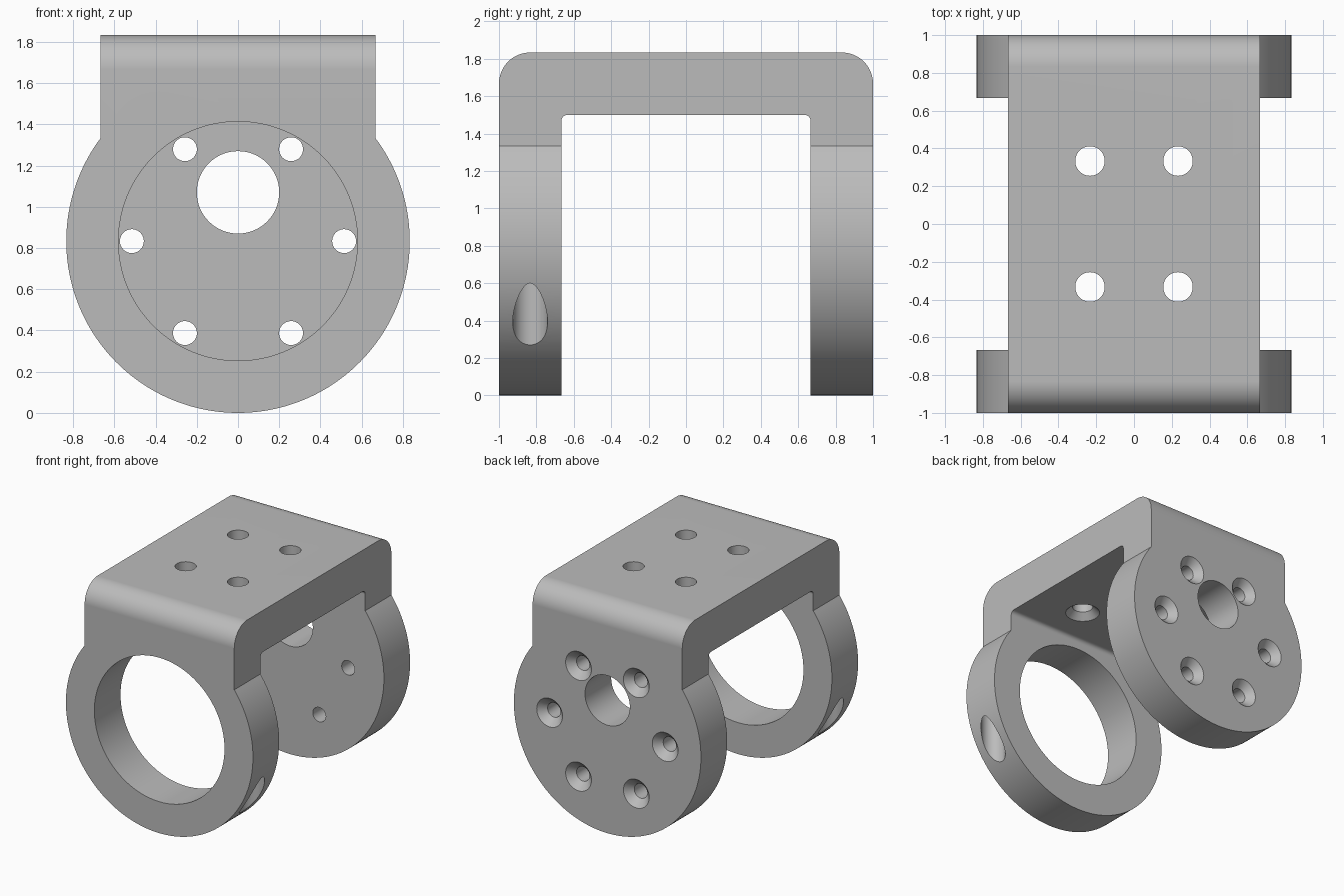
import bpy, bmesh
from math import sin, cos, pi, asin, radians
from mathutils import Vector

cube = bpy.data.objects.get("Cube")
if cube:
    bpy.data.objects.remove(cube, do_unlink=True)

T = 1 / 3            # plate thickness
R = 2.5 * T          # lug radius, also its centre height
W = 2 * T            # half width of the bridge
TOP = 5.5 * T        # overall height

grey = bpy.data.materials.new("satin grey")
grey.use_nodes = True
colour = (0.5, 0.5, 0.5, 1)
grey.diffuse_color = colour
grey.node_tree.nodes["Principled BSDF"].inputs["Base Color"].default_value = colour


def make_object(name, rings):
    """Skin matching rings of points into a closed solid."""
    bm = bmesh.new()
    loops = [[bm.verts.new(p) for p in ring] for ring in rings]
    n = len(loops[0])
    for a, b in zip(loops, loops[1:]):
        for i in range(n):
            j = (i + 1) % n
            bm.faces.new((a[i], a[j], b[j], b[i]))
    bm.faces.new(loops[0])
    bm.faces.new(loops[-1])
    bmesh.ops.recalc_face_normals(bm, faces=bm.faces)
    mesh = bpy.data.meshes.new(name)
    bm.to_mesh(mesh)
    bm.free()
    mesh.materials.append(grey)
    obj = bpy.data.objects.new(name, mesh)
    bpy.context.collection.objects.link(obj)
    return obj


def arc(cx, cy, r, start, end, steps):
    angles = [start + (end - start) * i / steps for i in range(steps + 1)]
    return [(cx + r * cos(a), cy + r * sin(a)) for a in angles]


def lathe(base, axis, profile, segments=48):
    """Stepped round cutter; profile holds (radius, distance along axis)."""
    axis = Vector(axis)
    u = axis.orthogonal().normalized()
    v = axis.cross(u)
    turns = [2 * pi * i / segments for i in range(segments)]
    return make_object("hole_cutter", [
        [Vector(base) + axis * d + (u * cos(a) + v * sin(a)) * r for a in turns]
        for r, d in profile])


def boolean(target, tool, operation):
    mod = target.modifiers.new("cut", 'BOOLEAN')
    mod.operation = operation
    mod.solver = 'EXACT'
    mod.object = tool
    bpy.context.view_layer.objects.active = target
    bpy.ops.object.modifier_apply(modifier=mod.name)
    bpy.data.objects.remove(tool, do_unlink=True)


# Front silhouette: round lug under a straight-sided bridge
join = asin((4 * T / 2 - 0) and 0.6)
outline = arc(0, R, R, pi - join, 2 * pi + join, 128) + [(W, 2), (-W, 2)]
bracket = make_object("bracket", [[(x, y, z) for x, z in outline] for y in (-1.1, 1.1)])

# Side profile: rounded channel opening downwards
fo, fi = T / 2, T / 10
side = [(-1, -0.1)] + arc(-1 + fo, TOP - fo, fo, pi, pi / 2, 16)
side += arc(1 - fo, TOP - fo, fo, pi / 2, 0, 16) + [(1, -0.1), (W, -0.1)]
side += arc(W - fi, 1.5 - fi, fi, 0, pi / 2, 8)
side += arc(fi - W, 1.5 - fi, fi, pi / 2, pi, 8) + [(-W, -0.1)]
channel = make_object("channel", [[(x, y, z) for y, z in side] for x in (-1, 1)])
boolean(bracket, channel, 'INTERSECT')

# Large bore in the front lug, offset shaft hole in the back lug
boolean(bracket, lathe((0, -1.1, R), (0, 1, 0), [(0.58, 0), (0.58, 0.6)], 128), 'DIFFERENCE')
boolean(bracket, lathe((0, 0.5, 1.07), (0, 1, 0), [(0.2, 0), (0.2, 0.7)], 64), 'DIFFERENCE')

# Six screw holes countersunk from the back face
for i in range(6):
    a = i * pi / 3
    hole = lathe((0.515 * cos(a), 1, R + 0.515 * sin(a)), (0, -1, 0),
                 [(0.125, -0.01), (0.058, 0.057), (0.058, 0.5)])
    boolean(bracket, hole, 'DIFFERENCE')

for sx in (-1, 1):
    # Four bridge holes countersunk from the underside
    for sy in (-1, 1):
        hole = lathe((0.233 * sx, T * sy, 1.5), (0, 0, 1),
                     [(0.14, -0.01), (0.078, 0.052), (0.078, 0.5)])
        boolean(bracket, hole, 'DIFFERENCE')
    # Blind vertical screw pocket low on each side of the front lug
    pocket = lathe((0.707 * sx, -R, 0), (0, 0, 1), [(0.093, 0), (0.093, 0.72)])
    boolean(bracket, pocket, 'DIFFERENCE')

# Smooth curved faces, crisp edges
bpy.ops.object.select_all(action='DESELECT')
bracket.select_set(True)
bpy.context.view_layer.objects.active = bracket
bpy.ops.object.shade_smooth_by_angle(angle=radians(30))
weighted = bracket.modifiers.new("flat_faces", 'WEIGHTED_NORMAL')
weighted.keep_sharp = True
